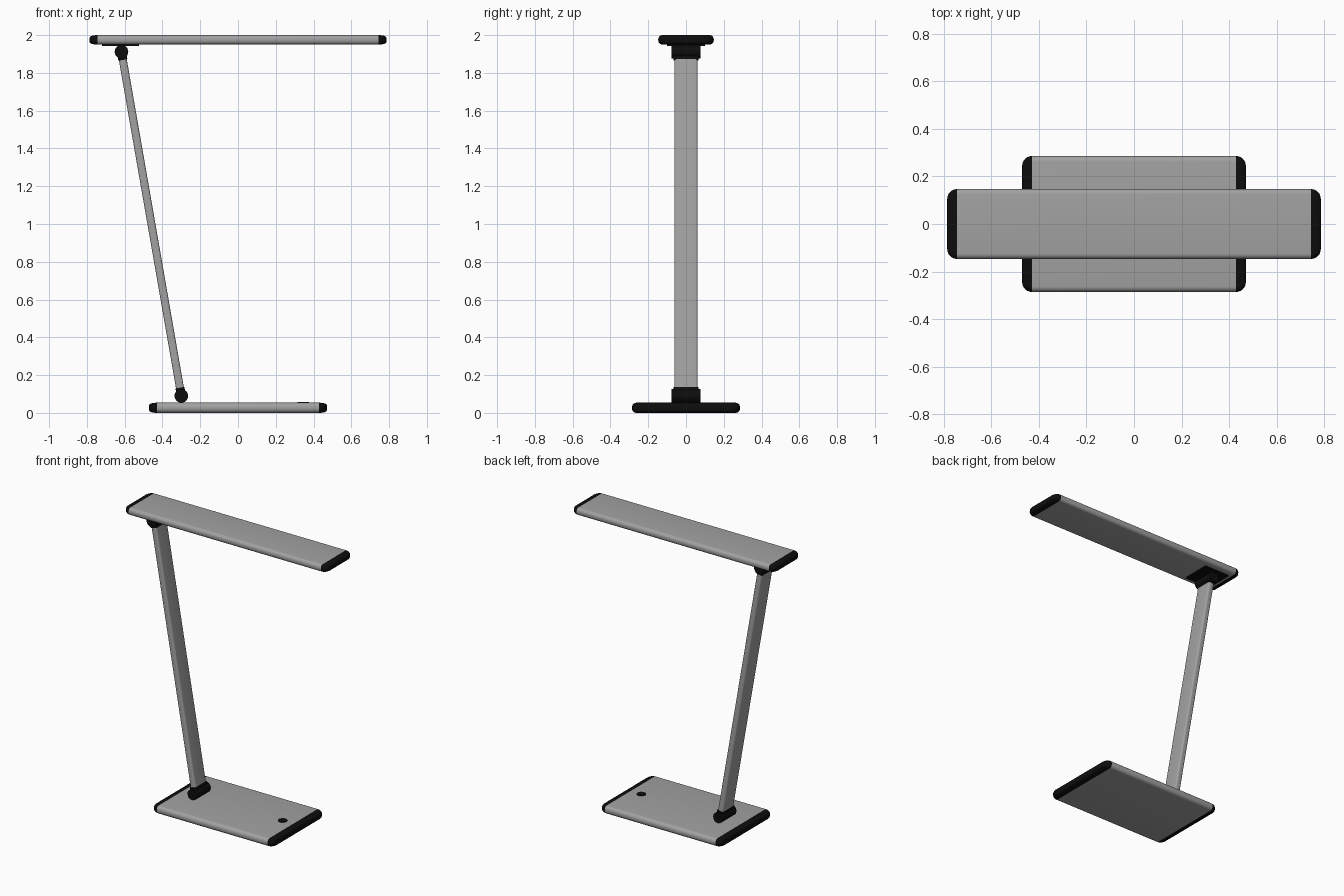
import bpy, bmesh, math
from mathutils import Vector, Matrix

if "Cube" in bpy.data.objects:
    bpy.data.objects.remove(bpy.data.objects["Cube"])


def material(name, rgb):
    m = bpy.data.materials.new(name)
    m.diffuse_color = (*rgb, 1)
    m.use_nodes = True
    m.node_tree.nodes["Principled BSDF"].inputs["Base Color"].default_value = m.diffuse_color
    return m


GREY = material("aluminium grey", (0.36, 0.36, 0.36))
BLACK = material("matt black", (0.004, 0.004, 0.004))


def finish(name, bm, mats, matrix):
    bmesh.ops.recalc_face_normals(bm, faces=bm.faces)
    me = bpy.data.meshes.new(name)
    bm.to_mesh(me)
    bm.free()
    for m in mats:
        me.materials.append(m)
    ob = bpy.data.objects.new(name, me)
    bpy.context.collection.objects.link(ob)
    ob.matrix_world = matrix
    bpy.ops.object.select_all(action='DESELECT')
    ob.select_set(True)
    bpy.context.view_layer.objects.active = ob
    bpy.ops.object.shade_smooth_by_angle(angle=math.radians(35))
    return ob


def section(x, hy, hz, r, n=6):
    """Rounded rectangle in the yz plane."""
    pts = []
    for k, (sy, sz) in enumerate([(1, 1), (-1, 1), (-1, -1), (1, -1)]):
        for i in range(n + 1):
            a = math.pi / 2 * (k + i / n)
            pts.append((x, sy * (hy - r) + r * math.cos(a), sz * (hz - r) + r * math.sin(a)))
    return pts


def bar(name, hx, hy, hz, r, mats, cap=0, matrix=Matrix()):
    """Extruded bar along x; with cap > 0 the ends are rounded, dark caps."""
    half = [(hx, 0, 0)]
    if cap:
        half = [(hx - cap, 0, 0)]
        for i in range(7):
            a = math.pi / 2 * i / 6
            half.append((hx - cap * (1 - math.sin(a)), cap * (1 - math.cos(a)), 0.012 * (1 - math.cos(a))))
    stations = [(-x, a, b) for x, a, b in reversed(half)] + half
    bm = bmesh.new()
    rings = [[bm.verts.new(p) for p in section(x, hy - a, hz - b, min(r, hz - b - 0.001))]
             for x, a, b in stations]
    for p, q in zip(rings, rings[1:]):
        for i in range(len(p)):
            j = (i + 1) % len(p)
            bm.faces.new((p[i], p[j], q[j], q[i]))
    bm.faces.new(rings[0])
    bm.faces.new(rings[-1])
    bmesh.ops.remove_doubles(bm, verts=bm.verts, dist=1e-5)
    if cap:
        for f in bm.faces:
            f.material_index = int(abs(f.calc_center_median().x) > hx - cap)
    return finish(name, bm, mats, matrix)


def cylinder(name, r, depth, mat, matrix, sides=24):
    bm = bmesh.new()
    bmesh.ops.create_cone(bm, cap_ends=True, segments=sides, radius1=r, radius2=r, depth=depth)
    return finish(name, bm, [mat], matrix)


T = Matrix.Translation

# Base and lamp head with dark end caps
bar("base", 0.47, 0.286, 0.027, 0.024, [GREY, BLACK], 0.042, T((0, 0, 0.027)))
bar("lamp_head", 0.785, 0.147, 0.025, 0.022, [GREY, BLACK], 0.042, T((0, 0, 1.975)))

# Leaning arm, with dark sleeves where it meets the hinges
low, high = Vector((-0.30, 0, 0.09)), Vector((-0.617, 0, 1.912))
axis = (high - low).normalized()
rot = axis.to_track_quat('X', 'Z').to_matrix().to_4x4()
length = (high - low).length
bar("arm", length / 2 - 0.03, 0.062, 0.021, 0.012, [GREY], 0, T((low + high) / 2) @ rot)

# Hinge barrels
turn = Matrix.Rotation(math.pi / 2, 4, 'X')
for name, p, s in (("lower", low, 1), ("upper", high, -1)):
    cylinder(name + "_hinge", 0.036, 0.154, BLACK, T(p) @ turn)
    bar(name + "_sleeve", 0.022, 0.066, 0.024, 0.008, [BLACK], 0, T(p + axis * 0.022 * s) @ rot)

# Mounting plate and neck under the head
bar("head_plate", 0.098, 0.10, 0.005, 0.001, [BLACK], 0, T((-0.622, 0, 1.947)))

# Touch button on the base
cylinder("touch_button", 0.03, 0.006, BLACK, T((0.345, 0, 0.054)))
